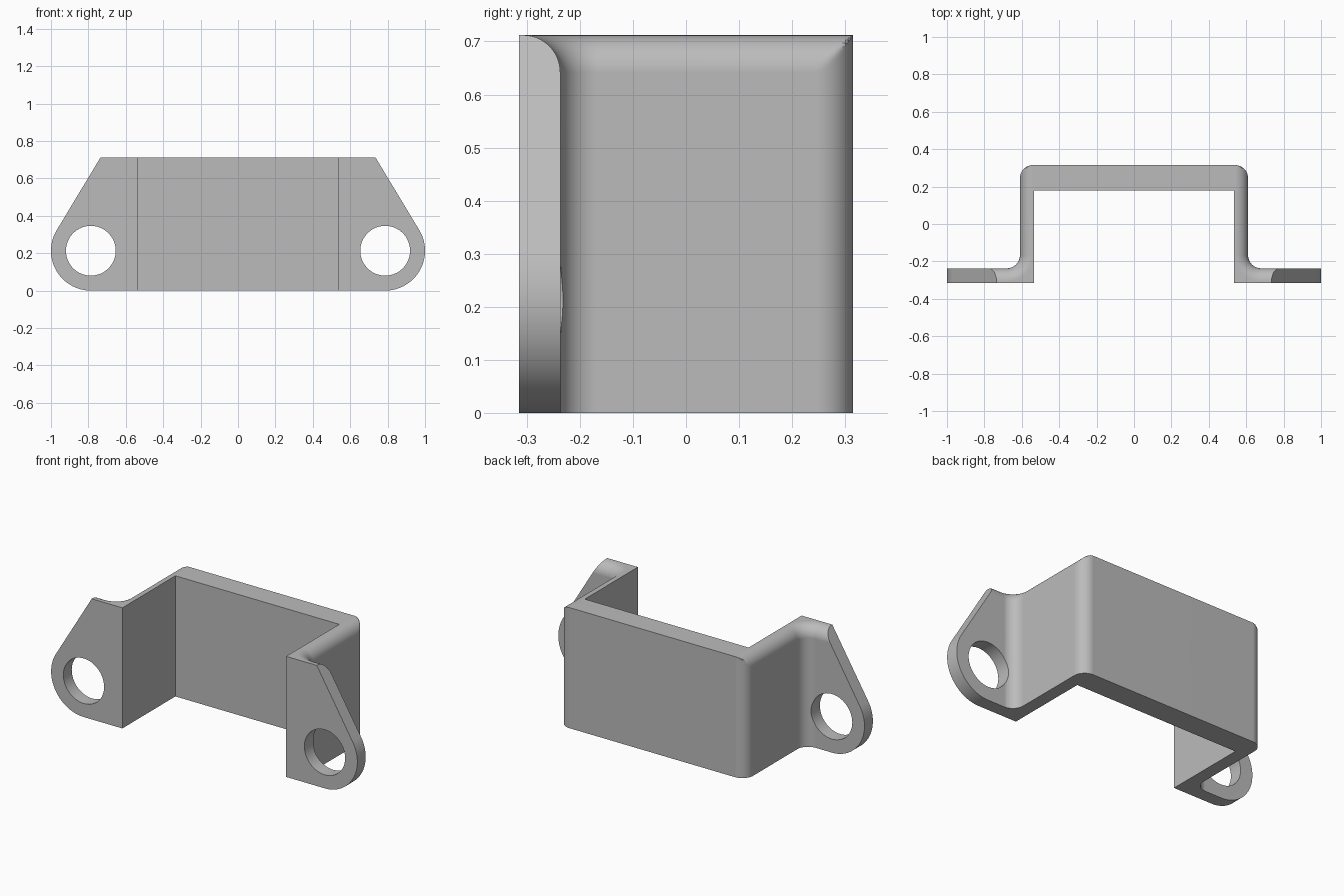
import bpy, bmesh
from math import sin, cos, pi, acos, atan2, hypot

cube = bpy.data.objects.get("Cube")
if cube:
    bpy.data.objects.remove(cube, do_unlink=True)

H, R = 0.712, 0.07             # height, fillet radius
ARM, INNER = 0.61, 0.535       # outer and inner faces of the side arms
BACK, WALL = 0.315, 0.18       # rear and front faces of the back wall
FRONT, TAB = -0.315, -0.237    # front and rear faces of the ear tabs
EAR_X, EAR_R, HOLE_R = 0.787, 0.213, 0.133
STEPS = 12
ANGLES = [pi / 2 * i / STEPS for i in range(STEPS + 1)]

grey = bpy.data.materials.new("plain grey")
grey.use_nodes = True
grey.diffuse_color = (0.5, 0.5, 0.5, 1)
grey.node_tree.nodes["Principled BSDF"].inputs["Base Color"].default_value = (0.5, 0.5, 0.5, 1)


def loft(name, rings):
    """Join equal-length closed rings into a capped solid."""
    bm = bmesh.new()
    loops = [[bm.verts.new(p) for p in ring] for ring in rings]
    n = len(loops[0])
    for a, b in zip(loops, loops[1:]):
        for i in range(n):
            j = (i + 1) % n
            bm.faces.new((a[i], a[j], b[j], b[i]))
    bm.faces.new(loops[0][::-1])
    bm.faces.new(loops[-1])
    bmesh.ops.recalc_face_normals(bm, faces=bm.faces)
    mesh = bpy.data.meshes.new(name)
    bm.to_mesh(mesh)
    bm.free()
    mesh.materials.append(grey)
    obj = bpy.data.objects.new(name, mesh)
    bpy.context.collection.objects.link(obj)
    return obj


def mirrored(half):
    return half + [(-x, y) for x, y in reversed(half)]


def plan(d):
    """Hat-shaped plan, with the outside of arms and tabs pulled in by d."""
    half = [(INNER, WALL), (INNER, FRONT), (1.1, FRONT), (1.1, TAB - d)]
    # concave bend between tab and arm
    half += [(ARM + R - (R + d) * sin(a), TAB + R - (R + d) * cos(a)) for a in ANGLES]
    # rounded rear corner, meeting the top fillet in a mitre
    half += [(min(ARM - R + R * cos(a), ARM - d), BACK - R + R * sin(a)) for a in ANGLES]
    return mirrored(half)


def apply_boolean(obj, cutter, operation):
    mod = obj.modifiers.new("cut", "BOOLEAN")
    mod.object, mod.operation, mod.solver = cutter, operation, "EXACT"
    bpy.context.view_layer.objects.active = obj
    bpy.ops.object.modifier_apply(modifier=mod.name)
    bpy.data.objects.remove(cutter, do_unlink=True)


# Bent strap with rounded upper outside edges
levels = [(0, 0)] + [(H - R + R * sin(a), R * (1 - cos(a))) for a in ANGLES]
bracket = loft("mounting_bracket", [[(x, y, z) for x, y in plan(d)] for z, d in levels])

# Front silhouette: round ears with tangent slopes up to the top edge
dx, dz = 0.735 - EAR_X, H - EAR_R
tangent = atan2(dz, dx) - acos(EAR_R / hypot(dx, dz))
sweep = [-pi / 2 + (tangent + pi / 2) * i / 36 for i in range(37)]
outline = [(EAR_X, -0.1)]
outline += [(EAR_X + EAR_R * cos(a), EAR_R + EAR_R * sin(a)) for a in sweep]
ex, ez = outline[-1]
outline.append((ex + (0.735 - ex) * 1.2, ez + (H - ez) * 1.2))
shape = mirrored(outline)
silhouette = loft("silhouette_cutter", [[(x, y, z) for x, z in shape] for y in (-0.5, 0.5)])
apply_boolean(bracket, silhouette, "INTERSECT")

# Bolt holes
for side in (-1, 1):
    circle = [(side * EAR_X + HOLE_R * cos(pi * i / 32), EAR_R + HOLE_R * sin(pi * i / 32))
              for i in range(64)]
    hole = loft("hole_cutter", [[(x, y, z) for x, z in circle] for y in (-0.5, 0.1)])
    apply_boolean(bracket, hole, "DIFFERENCE")

# Smooth fillets, crisp edges
bpy.ops.object.select_all(action="DESELECT")
bracket.select_set(True)
bpy.context.view_layer.objects.active = bracket
bpy.ops.object.shade_smooth_by_angle(angle=pi / 6)
weighted = bracket.modifiers.new("even shading", "WEIGHTED_NORMAL")
weighted.keep_sharp = True
